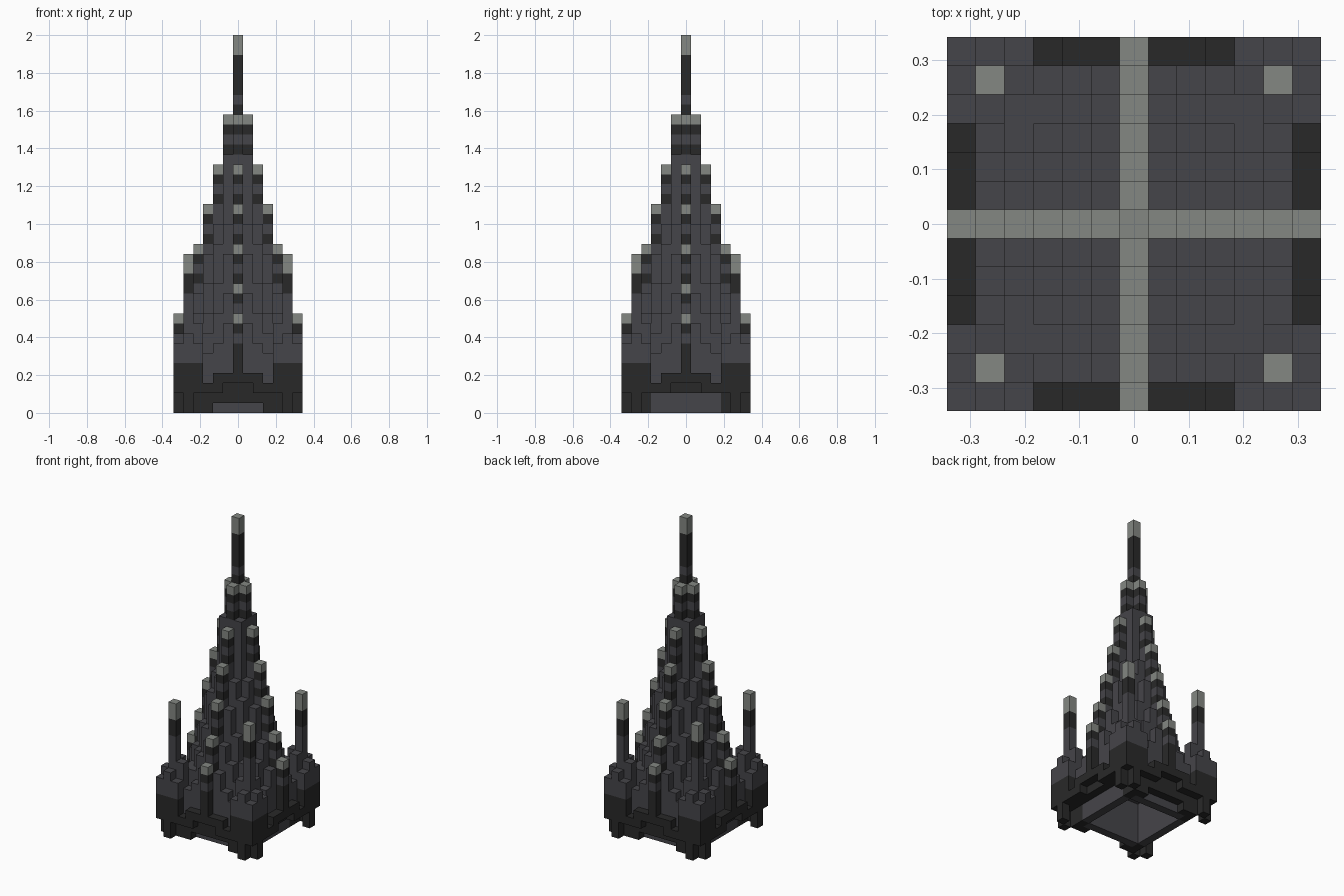
import bpy
import bmesh
from mathutils import Vector

default = bpy.data.objects.get("Cube")
if default:
    bpy.data.objects.remove(default)

UNIT = 2 / 38
HALF = 6

# Column heights for one eighth of the plan, indexed [outer ring][offset along ring]
HEIGHTS = [
    [38],
    [30, 26],
    [25, 19, 17],
    [21, 16, 13, 10],
    [17, 12, 10, 8, 8],
    [13, 9, 7, 6, 9, 16],
    [10, 4, 4, 3, 7, 8, 7],
]
LIGHT, MID, DARK = range(3)


def make_material(name, color):
    mat = bpy.data.materials.new(name)
    mat.use_nodes = True
    mat.diffuse_color = color
    bsdf = mat.node_tree.nodes["Principled BSDF"]
    bsdf.inputs["Base Color"].default_value = color
    bsdf.inputs["Roughness"].default_value = 0.9
    return mat


MATERIALS = [
    make_material("pale stone", (0.230, 0.243, 0.225, 1)),
    make_material("slate", (0.060, 0.059, 0.067, 1)),
    make_material("charcoal", (0.022, 0.022, 0.022, 1)),
]


def ring(x, y):
    return max(abs(x), abs(y)), min(abs(x), abs(y))


def bottom(x, y):
    """Lowest layer of a column: open room, its walls, legs, gates and skirt."""
    a, b = ring(x, y)
    if a <= 3:
        return 5
    if a == 4 or (a, b) == (6, 5):
        return 0
    if abs(y) == 5 and abs(x) <= 4:
        return 0 if abs(x) >= 3 else 1
    return 3 if a == HALF and b <= 1 else 2


def color(x, y, z):
    a, b = ring(x, y)
    depth = HEIGHTS[a][b] - 1 - z
    if a == 0:
        # Mast at the very top
        if depth < 2:
            return LIGHT
        return MID if z == 31 else DARK
    if (a, b) == (5, 5) and depth < 4:
        return LIGHT if depth < 2 else DARK
    if b == 0 and depth < 4:
        return (LIGHT, DARK, MID, DARK)[depth]
    if a == HALF:
        return DARK if z < (7 if b == 0 else 5) else MID
    if (a == 5 or b == 4) and z < 3:
        return DARK
    return MID


def part_name(x, y):
    a, b = ring(x, y)
    if a == 0:
        return "central_spire"
    if b >= 4:
        side = "left" if x > 0 else "right"
        end = "front" if y < 0 else "back"
        return f"corner_tower_{end}_{side}"
    if b == 0:
        return "stepped_buttresses"
    return "skirt_wall" if a == HALF else "terraces"


# Fill the plan with blocks
blocks, parts = {}, {}
span = range(-HALF, HALF + 1)
for x in span:
    for y in span:
        a, b = ring(x, y)
        for z in range(bottom(x, y), HEIGHTS[a][b]):
            blocks[x, y, z] = color(x, y, z)
            parts.setdefault(part_name(x, y), []).append((x, y, z))

AXES = [Vector((1, 0, 0)), Vector((0, 1, 0)), Vector((0, 0, 1))]


def build_part(name, cells):
    """Make the exposed faces of the blocks and merge the coplanar ones."""
    bm = bmesh.new()
    for cell in cells:
        center = Vector(cell) + AXES[2] / 2
        for k in range(3):
            for sign in (1, -1):
                normal = AXES[k] * sign
                neighbor = tuple(int(c) for c in Vector(cell) + normal)
                if neighbor in blocks:
                    continue
                u = AXES[(k + 1) % 3] / 2
                v = AXES[(k + 2) % 3] / 2 * sign
                mid = center + normal / 2
                corners = (mid - u - v, mid + u - v, mid + u + v, mid - u + v)
                face = bm.faces.new([bm.verts.new(c * UNIT) for c in corners])
                face.material_index = blocks[cell]
    bmesh.ops.remove_doubles(bm, verts=bm.verts[:], dist=UNIT / 100)
    bmesh.ops.dissolve_limit(bm, angle_limit=0.01, verts=bm.verts[:],
                             edges=bm.edges[:], delimit={"MATERIAL"})
    mesh = bpy.data.meshes.new(name)
    for mat in MATERIALS:
        mesh.materials.append(mat)
    bm.to_mesh(mesh)
    bm.free()
    obj = bpy.data.objects.new(name, mesh)
    bpy.context.collection.objects.link(obj)


for name, cells in parts.items():
    build_part(name, cells)
